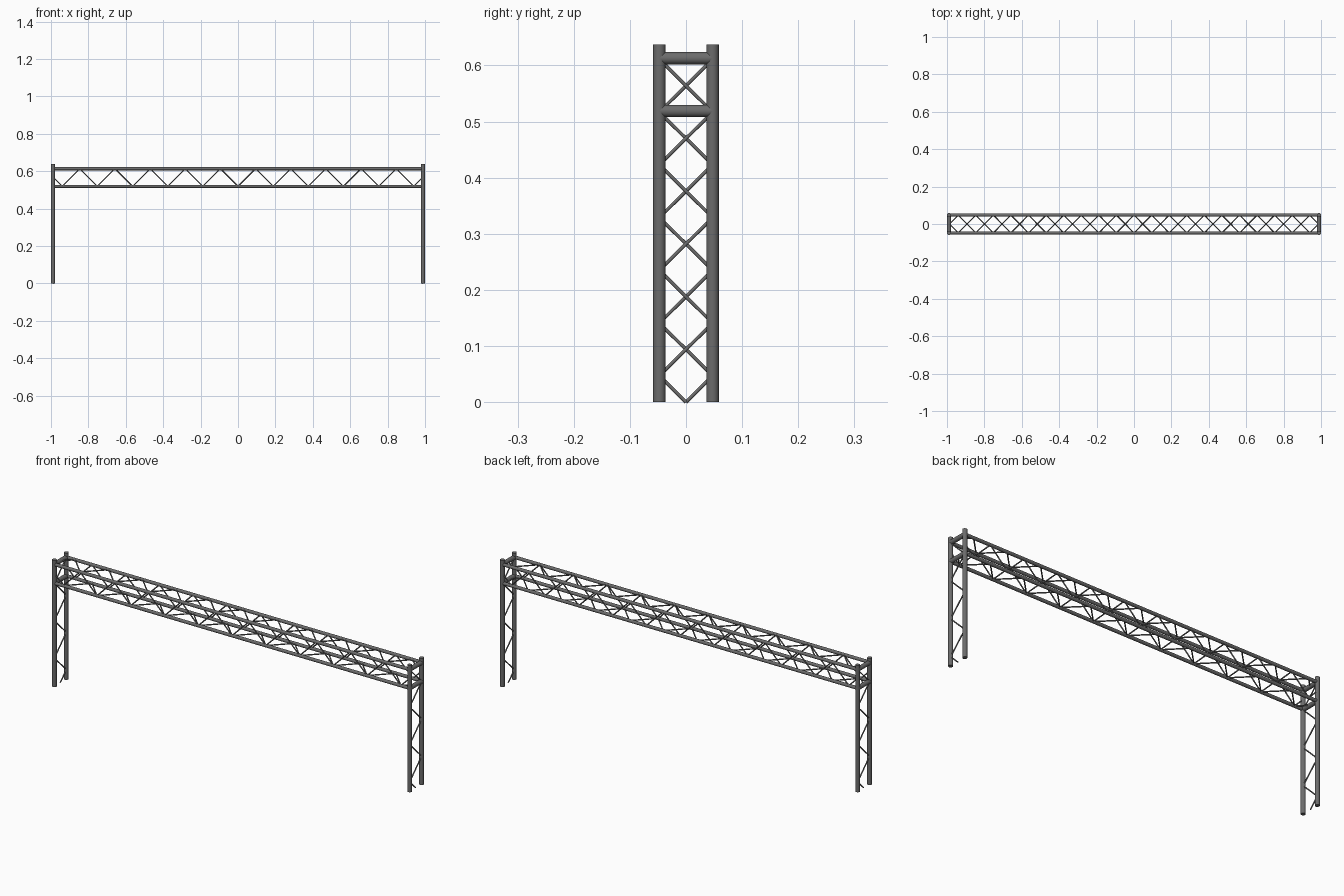
import bpy, bmesh, math
from mathutils import Vector

if "Cube" in bpy.data.objects:
    bpy.data.objects.remove(bpy.data.objects["Cube"])

END_X = 0.989               # leg centre line
SIDE_Y = 0.0475             # half spacing between the two sides
LOW_Z, HIGH_Z = 0.519, 0.613
STEP = 0.094                # length of one diagonal along its run
POST_R, CHORD_R, BRACE_R = 0.011, 0.0082, 0.0031

steel = bpy.data.materials.new("dark_grey_steel")
steel.diffuse_color = (0.15, 0.15, 0.15, 1)
steel.use_nodes = True
steel.node_tree.nodes["Principled BSDF"].inputs["Base Color"].default_value = steel.diffuse_color


def add_tubes(name, segments, radius, sides):
    """One object made of round tubes between pairs of points."""
    bm = bmesh.new()
    for a, b in segments:
        a, b = Vector(a), Vector(b)
        made = bmesh.ops.create_cone(bm, cap_ends=True, segments=sides, radius1=radius,
                                     radius2=radius, depth=(b - a).length)
        rot = (b - a).to_track_quat('Z', 'Y')
        for v in made["verts"]:
            v.co = rot @ v.co + (a + b) / 2
    for f in bm.faces:
        f.smooth = len(f.verts) == 4
    for e in bm.edges:
        e.smooth = e.calc_face_angle(0) < math.radians(40)
    mesh = bpy.data.meshes.new(name)
    bm.to_mesh(mesh)
    bm.free()
    mesh.materials.append(steel)
    obj = bpy.data.objects.new(name, mesh)
    bpy.context.collection.objects.link(obj)
    return obj


def zigzag(start, end, first_turn, sign, place):
    """Segments of a triangle wave; place(t, w) maps run t and wave w (-1..1) to 3D."""
    def wave(t):
        u = ((t - first_turn) / STEP) % 2
        return sign * (1 - 2 * u if u < 1 else 2 * u - 3)
    turns = [first_turn + k * STEP for k in range(-40, 41)]
    ts = [start] + [t for t in turns if start + 1e-4 < t < end - 1e-4] + [end]
    pts = [place(t, wave(t)) for t in ts]
    return list(zip(pts, pts[1:]))


mid_z, half_z = (LOW_Z + HIGH_Z) / 2, (HIGH_Z - LOW_Z) / 2

# Legs, end crossbars and leg bracing
for side, s in (("left", -1), ("right", 1)):
    x = s * END_X
    for depth, y in (("front", -SIDE_Y), ("back", SIDE_Y)):
        add_tubes(f"{side}_{depth}_leg", [((x, y, 0), (x, y, 0.637))], POST_R, 32)
    for level, z in (("lower", LOW_Z), ("upper", HIGH_Z)):
        add_tubes(f"{side}_{level}_crossbar", [((x, -SIDE_Y, z), (x, SIDE_Y, z))], POST_R, 32)
    add_tubes(f"{side}_leg_bracing",
              zigzag(0, HIGH_Z, STEP / 2, -s, lambda t, w: (x, w * SIDE_Y, t)), BRACE_R, 12)

# Beam chords
for depth, y in (("front", -SIDE_Y), ("back", SIDE_Y)):
    for level, z in (("lower", LOW_Z), ("upper", HIGH_Z)):
        add_tubes(f"{depth}_{level}_chord", [((-END_X, y, z), (END_X, y, z))], CHORD_R, 24)
    # Upright beam faces: valley at the middle on both sides
    add_tubes(f"{depth}_beam_bracing",
              zigzag(-END_X, END_X, 0, -1, lambda t, w: (t, y, mid_z + w * half_z)), BRACE_R, 12)

# Flat beam faces: opposite phase above and below
for level, z, sign in (("lower", LOW_Z, -1), ("upper", HIGH_Z, 1)):
    add_tubes(f"{level}_beam_bracing",
              zigzag(-END_X, END_X, 0, sign, lambda t, w: (t, w * SIDE_Y, z)), BRACE_R, 12)
